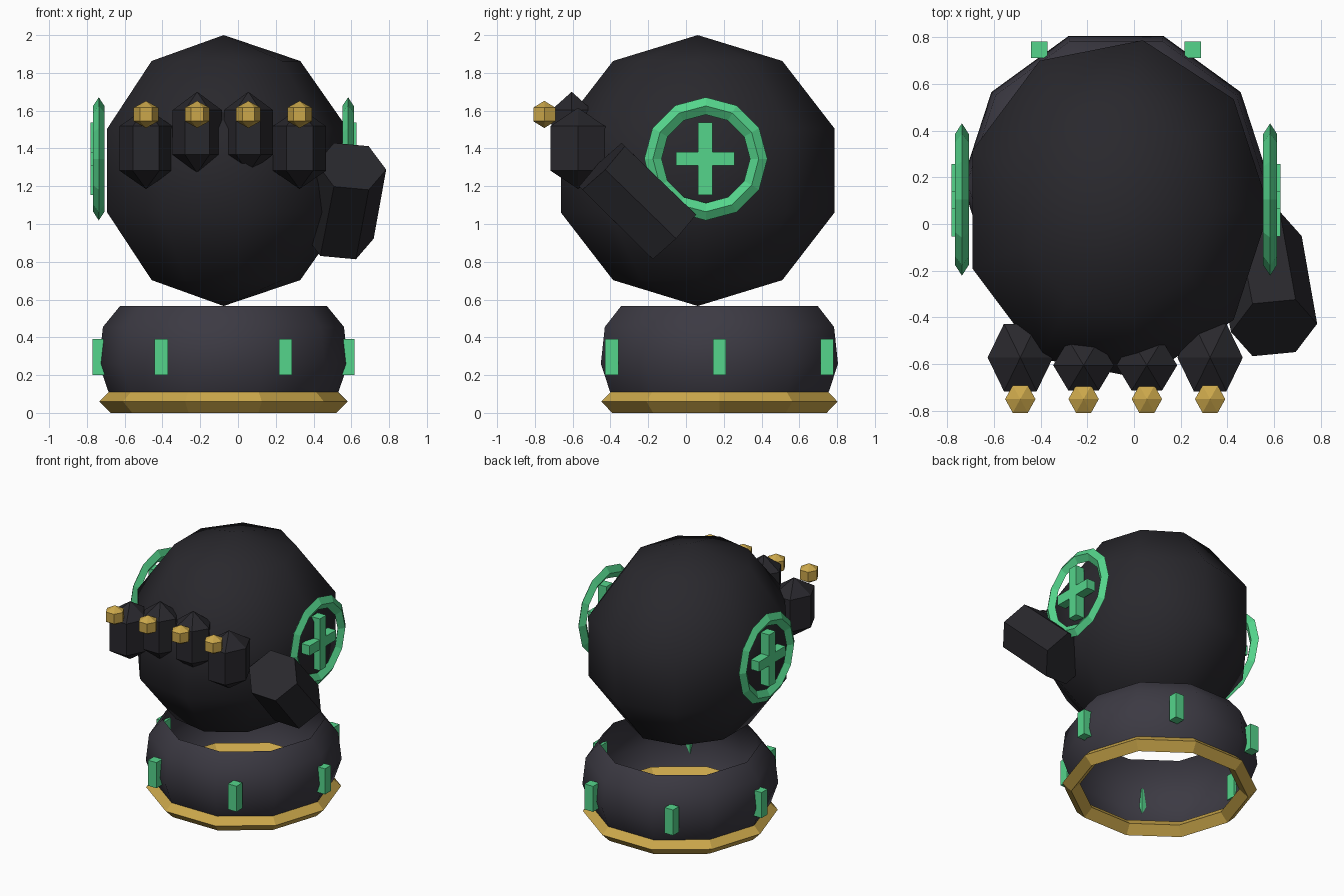
import bpy, bmesh, math
from mathutils import Matrix, Vector

if "Cube" in bpy.data.objects:
    bpy.data.objects.remove(bpy.data.objects["Cube"])


def material(name, rgb):
    m = bpy.data.materials.new(name)
    m.diffuse_color = (*rgb, 1)
    m.use_nodes = True
    m.node_tree.nodes["Principled BSDF"].inputs["Base Color"].default_value = m.diffuse_color
    return m


DARK = material("dark", (0.022, 0.021, 0.026))
CUFF = material("slate", (0.045, 0.042, 0.056))
GREEN = material("green", (0.09, 0.66, 0.26))
GOLD = material("gold", (0.60, 0.39, 0.07))
CX = -0.077     # symmetry line of body and cuff


def finish(name, bm, matrix, mat, smooth=False):
    bmesh.ops.transform(bm, matrix=matrix, verts=bm.verts)
    bmesh.ops.remove_doubles(bm, verts=bm.verts, dist=1e-5)
    bmesh.ops.recalc_face_normals(bm, faces=bm.faces)
    for f in bm.faces:
        f.smooth = smooth
    me = bpy.data.meshes.new(name)
    bm.to_mesh(me)
    bm.free()
    me.materials.append(mat)
    ob = bpy.data.objects.new(name, me)
    bpy.context.collection.objects.link(ob)
    return ob


def lathe(name, profile, n, matrix, mat, closed=False, smooth=False):
    """Revolve (radius, height) points around z in n steps."""
    bm = bmesh.new()
    rings = []
    for i in range(n):
        a = math.tau * i / n
        rings.append([bm.verts.new((r * math.cos(a), r * math.sin(a), z)) for r, z in profile])
    last = len(profile) if closed else len(profile) - 1
    for i in range(n):
        p, q = rings[i], rings[(i + 1) % n]
        for j in range(last):
            k = (j + 1) % len(profile)
            loop = [p[j]]
            if profile[j][0] > 0:
                loop.append(q[j])
            if profile[k][0] > 0:
                loop.append(q[k])
            loop.append(p[k])
            bm.faces.new(loop)
    bmesh.ops.remove_doubles(bm, verts=bm.verts, dist=1e-5)
    return finish(name, bm, matrix, mat, smooth)


def ball_profile(rings):
    return [(0, -1)] + [(math.sin(math.pi * i / rings), -math.cos(math.pi * i / rings))
                        for i in range(1, rings)] + [(0, 1)]


def diamond(R, r, h):
    return [(R + r, 0), (R, h), (R - r, 0), (R, -h)]


def place(loc, scale=(1, 1, 1)):
    return Matrix.Translation(loc) @ Matrix.Diagonal((*scale, 1))


def box(name, loc, size, mat):
    bm = bmesh.new()
    bmesh.ops.create_cube(bm, size=1)
    return finish(name, bm, place(loc, size), mat)


# Rounded body of the fist
lathe("fist_body", ball_profile(5), 9,
      place((-0.076, 0.062, 1.283), (0.69, 0.774, 0.717)), DARK, smooth=True)

# Open cuff and gold hem
base = place((CX, 0.177, 0))
lathe("cuff", [(0.58, 0.06), (0.61, 0.115), (0.66, 0.26), (0.638, 0.455), (0.548, 0.565)],
      10, base, CUFF, smooth=True)
lathe("gold_hem", [(r, z + 0.06) for r, z in diamond(0.597, 0.06, 0.06)], 10, base, GOLD, closed=True)

# Green studs around the cuff
for i in range(6):
    a = math.tau * i / 6
    box(f"cuff_stud_{i + 1}", (CX + 0.658 * math.cos(a), 0.177 + 0.658 * math.sin(a), 0.295),
        (0.07, 0.07, 0.19), GREEN)

# Ring and cross badge on each side
for side, s in (("right", 1), ("left", -1)):
    lathe(f"{side}_ring", diamond(0.28, 0.046, 0.03), 12,
          Matrix.Translation((CX + s * 0.66, 0.105, 1.345)) @ Matrix.Rotation(math.pi / 2, 4, 'Y'),
          GREEN, closed=True)
    x = CX + s * 0.67
    box(f"{side}_cross_upright", (x, 0.102, 1.345), (0.07, 0.075, 0.385), GREEN)
    box(f"{side}_cross_bar", (x, 0.102, 1.345), (0.068, 0.31, 0.073), GREEN)

# Knuckles with gold studs: outer pair larger and lower, inner pair flatter and higher
knuckle = [(0, -0.215), (1, -0.118), (1, 0.118), (0, 0.215)]
for i in range(4):
    x = -0.487 + 0.271 * i
    if i in (0, 3):
        m = place((x, -0.572, 1.4), (0.14, 0.167, 1))
    else:
        m = place((x, -0.605, 1.485), (0.13, 0.125, 1))
    lathe(f"knuckle_{i + 1}", knuckle, 6, m, DARK)
    lathe(f"knuckle_stud_{i + 1}", ball_profile(3), 6,
          place((x, -0.75, 1.58), (0.075, 0.078, 0.072)), GOLD)

# Thumb: six-sided prism slanting down and back
top, low = Vector((0.6, -0.445, 1.305)), Vector((0.53, -0.07, 0.94))
w = (top - low).normalized()
u = (Vector((1, 0, 0)) - w * w.x).normalized()
v = w.cross(u)
rot = Matrix((u, v, w)).transposed().to_4x4()
h = (top - low).length / 2
lathe("thumb", [(0, -h), (0.19, -h), (0.186, h), (0, h)], 6,
      Matrix.Translation((top + low) / 2) @ rot, DARK)
